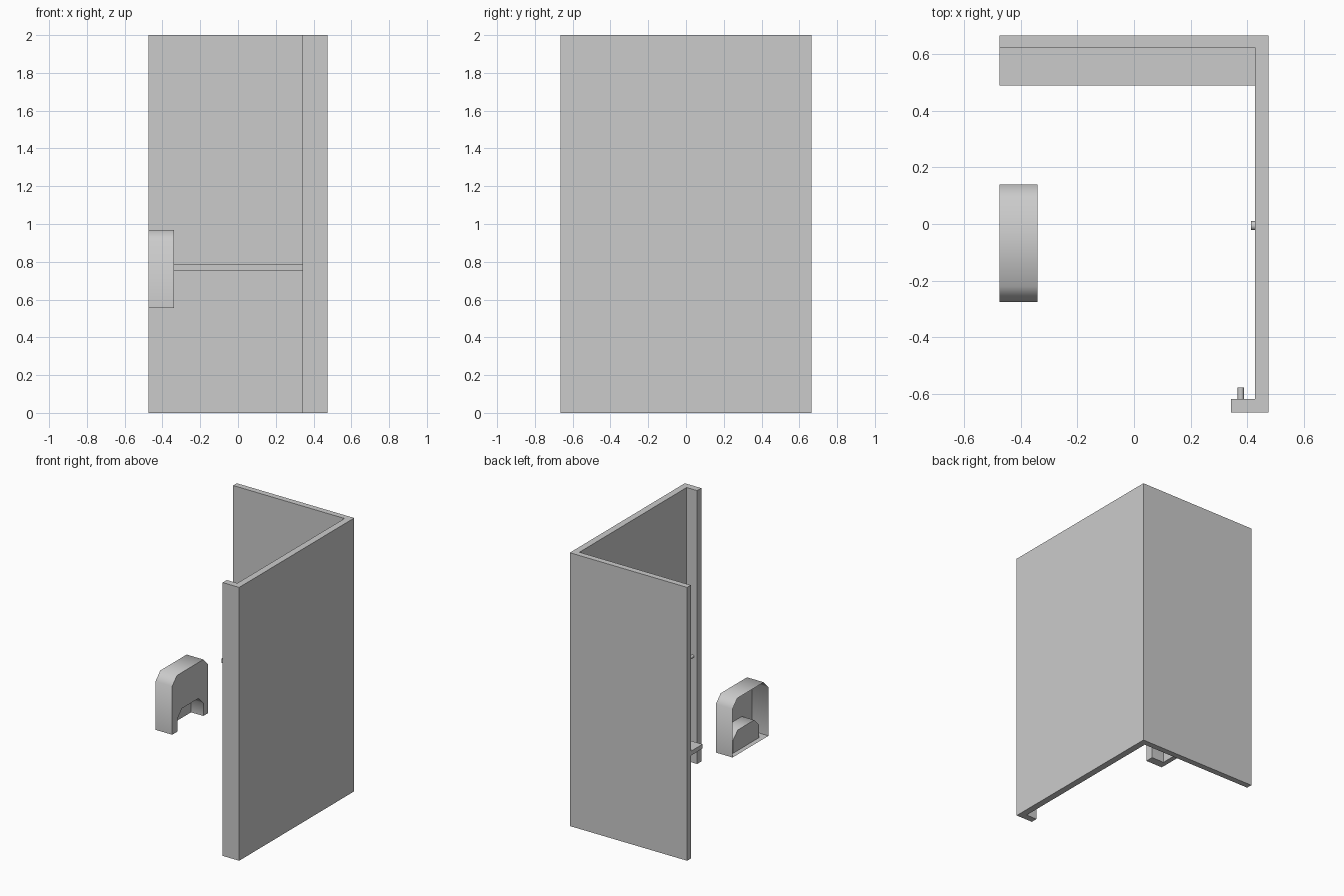
import bpy, bmesh
from mathutils import Matrix, Vector

cube = bpy.data.objects.get("Cube")
if cube:
    bpy.data.objects.remove(cube, do_unlink=True)

grey = bpy.data.materials.new("plain grey")
grey.use_nodes = True
COLOR = (0.6, 0.6, 0.6, 1)
grey.diffuse_color = COLOR
grey.node_tree.nodes["Principled BSDF"].inputs["Base Color"].default_value = COLOR


def finish(name, bm):
    mesh = bpy.data.meshes.new(name)
    bm.to_mesh(mesh)
    bm.free()
    mesh.materials.append(grey)
    obj = bpy.data.objects.new(name, mesh)
    bpy.context.collection.objects.link(obj)
    return obj


def smooth(obj, angle):
    bpy.ops.object.select_all(action='DESELECT')
    obj.select_set(True)
    bpy.context.view_layer.objects.active = obj
    bpy.ops.object.shade_smooth_by_angle(angle=angle)


def prism(name, outline, z0, z1):
    """Upright solid from a plan outline."""
    bm = bmesh.new()
    face = bm.faces.new([bm.verts.new((x, y, z0)) for x, y in outline])
    ext = bmesh.ops.extrude_face_region(bm, geom=[face])
    top = [v for v in ext["geom"] if isinstance(v, bmesh.types.BMVert)]
    bmesh.ops.translate(bm, verts=top, vec=(0, 0, z1 - z0))
    bmesh.ops.recalc_face_normals(bm, faces=bm.faces)
    return finish(name, bm)


def peg(name, start, end, radius):
    """Short round peg between two points."""
    a, b = Vector(start), Vector(end)
    turn = (b - a).to_track_quat('Z', 'Y').to_matrix().to_4x4()
    bm = bmesh.new()
    bmesh.ops.create_cone(bm, cap_ends=True, segments=24, radius1=radius,
                          radius2=radius, depth=(b - a).length,
                          matrix=Matrix.Translation((a + b) / 2) @ turn)
    smooth(finish(name, bm), 0.6)


# Walls: back, long side and short front return
X, Y = 0.475, 0.665
prism("walls", [(-X, Y), (X, Y), (X, -Y), (0.342, -Y), (0.342, -0.617),
                (0.427, -0.617), (0.427, 0.622), (-X, 0.622)], 0, 2)

# Shelf along the back wall
prism("shelf", [(-X, 0.488), (0.427, 0.488), (0.427, 0.622), (-X, 0.622)], 0.753, 0.785)

# Small fittings on the inner wall faces
peg("side_knob", (0.412, -0.006, 0.78), (0.427, -0.006, 0.78), 0.016)
peg("return_peg", (0.377, -0.577, 0.78), (0.377, -0.617, 0.78), 0.011)

# Hollow housing: thin sheet shell, open towards -x, with a recess below
BACK, FRONT, DEEP = -0.34, -0.475, -0.44
LOW = 0.555
outer = [(-0.275, LOW), (-0.275, 0.91), (-0.22, 0.968), (0.085, 0.968),
         (0.14, 0.91), (0.14, LOW)]
recess = [(0.085, LOW), (0.085, 0.65), (0.03, 0.705), (-0.16, 0.705),
          (-0.215, 0.65), (-0.215, LOW)]
bm = bmesh.new()


def sheet(points):
    return bm.faces.new([bm.verts.new(p) for p in points])


def strip(profile, x0, x1):
    for (ya, za), (yb, zb) in zip(profile, profile[1:]):
        sheet([(x0, ya, za), (x0, yb, zb), (x1, yb, zb), (x1, ya, za)])


def panel(profile, x):
    sheet([(x, y, z) for y, z in reversed(profile)])


panel(outer + recess, BACK)
strip(outer, BACK, FRONT)
strip(recess, BACK, DEEP)
panel(list(reversed(recess)), DEEP)
# floor on both sides of the recess and along the open edge
for ya, yb in ((-0.275, -0.215), (0.085, 0.14)):
    strip([(ya, LOW), (yb, LOW)], BACK, DEEP)
strip([(-0.275, LOW), (0.14, LOW)], DEEP, FRONT)
bmesh.ops.remove_doubles(bm, verts=bm.verts, dist=0.0001)
smooth(finish("housing", bm), 0.9)
